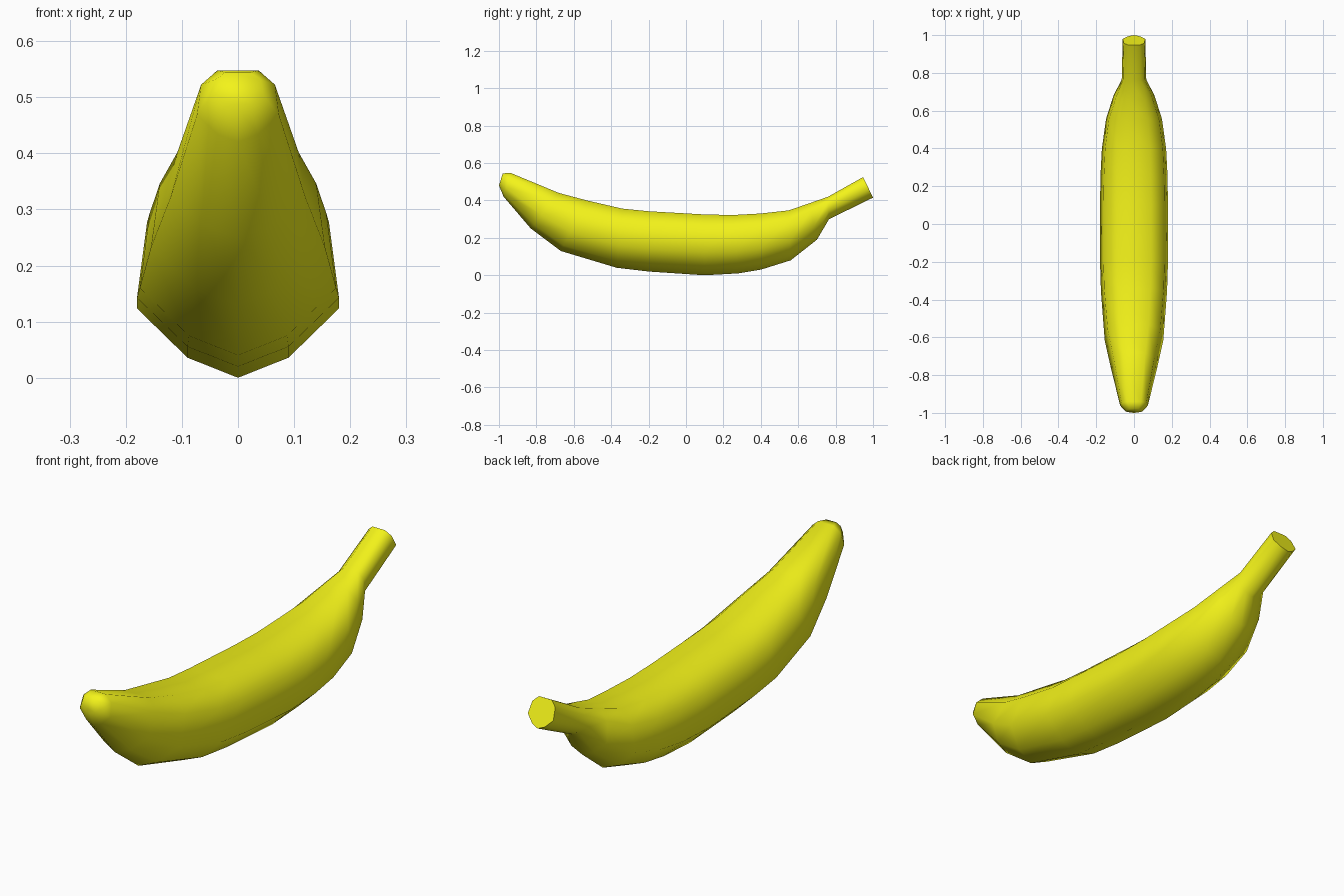
import bpy, bmesh, math
from mathutils import Vector

if "Cube" in bpy.data.objects:
    bpy.data.objects.remove(bpy.data.objects["Cube"])

# Half cross-section: (x fraction of half width, fraction from bottom to top)
half = [(0, 0), (0.5, 0.11), (1, 0.38), (0.9, 0.8), (0.5, 1)]
section = half + [(-x, u) for x, u in reversed(half[1:])]

# Rings along the fruit: bottom y, bottom z, top y, top z, half width
rings = [
    (-1.0, 0.48, -0.98, 0.544, 0.045),
    (-0.975, 0.42, -0.94, 0.548, 0.073),
    (-0.83, 0.25, -0.68, 0.44, 0.12),
    (-0.67, 0.13, -0.53, 0.40, 0.155),
    (-0.37, 0.04, -0.34, 0.356, 0.175),
    (-0.2, 0.02, -0.2, 0.342, 0.18),
    (0.1, 0.0, 0.1, 0.325, 0.18),
    (0.28, 0.01, 0.25, 0.322, 0.177),
    (0.4, 0.03, 0.4, 0.33, 0.17),
    (0.56, 0.08, 0.55, 0.347, 0.148),
    (0.7, 0.19, 0.66, 0.385, 0.107),
    (0.765, 0.30, 0.76, 0.42, 0.065),
    (1.0, 0.415, 0.947, 0.525, 0.06),
]

# Loft the peel and stem through the rings
bm = bmesh.new()
loops = []
for by, bz, ty, tz, w in rings:
    bot, top = Vector((0, by, bz)), Vector((0, ty, tz))
    loops.append([bm.verts.new(bot.lerp(top, u) + Vector((x * w, 0, 0)))
                  for x, u in section])
n = len(section)
for a, b in zip(loops, loops[1:]):
    for i in range(n):
        j = (i + 1) % n
        bm.faces.new((a[i], a[j], b[j], b[i]))

# Blossom tip and cut stem end
bm.faces.new(loops[0])
bm.faces.new(loops[-1])
bmesh.ops.recalc_face_normals(bm, faces=bm.faces)
mesh = bpy.data.meshes.new("banana")
bm.to_mesh(mesh)
bm.free()

banana = bpy.data.objects.new("banana", mesh)
bpy.context.collection.objects.link(banana)
yellow = bpy.data.materials.new("yellow_peel")
yellow.diffuse_color = (0.9, 0.9, 0.01, 1)
yellow.use_nodes = True
yellow.node_tree.nodes["Principled BSDF"].inputs["Base Color"].default_value = yellow.diffuse_color
mesh.materials.append(yellow)

bpy.context.view_layer.objects.active = banana
banana.select_set(True)
bpy.ops.object.shade_smooth_by_angle(angle=math.radians(65))
